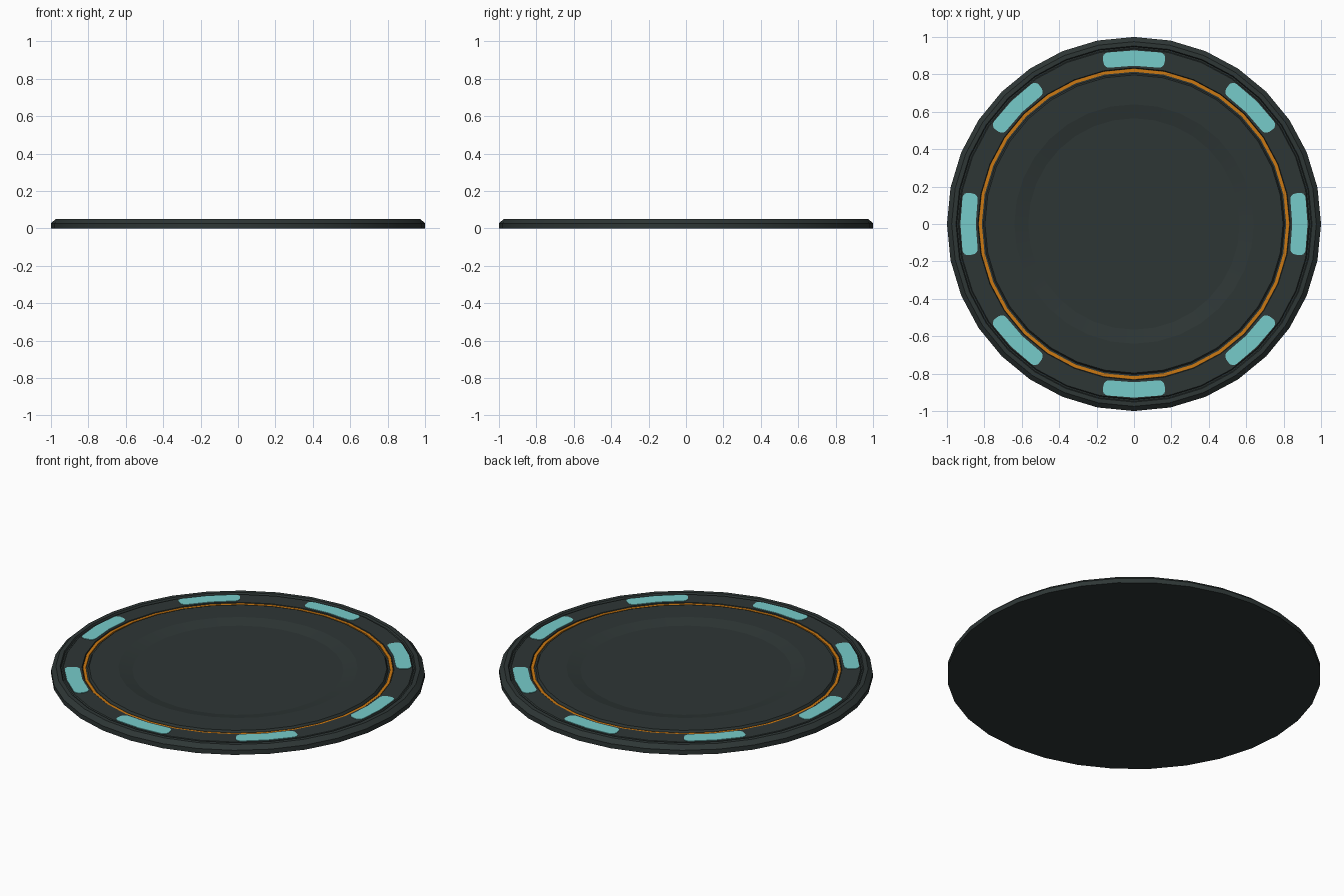
import bpy, bmesh
from math import sin, cos, pi, radians

cube = bpy.data.objects.get("Cube")
if cube:
    bpy.data.objects.remove(cube, do_unlink=True)

SIDES = 32


def material(name, rgb):
    mat = bpy.data.materials.new(name)
    mat.use_nodes = True
    mat.diffuse_color = (*rgb, 1)
    mat.node_tree.nodes["Principled BSDF"].inputs["Base Color"].default_value = (*rgb, 1)
    return mat


charcoal = material("charcoal", (0.027, 0.037, 0.036))
orange = material("orange", (0.60, 0.19, 0.006))
aqua = material("aqua", (0.18, 0.60, 0.59))


def finish(name, bm, mat, angle):
    bmesh.ops.recalc_face_normals(bm, faces=bm.faces)
    mesh = bpy.data.meshes.new(name)
    bm.to_mesh(mesh)
    bm.free()
    mesh.materials.append(mat)
    obj = bpy.data.objects.new(name, mesh)
    bpy.context.collection.objects.link(obj)
    bpy.ops.object.select_all(action='DESELECT')
    obj.select_set(True)
    bpy.context.view_layer.objects.active = obj
    bpy.ops.object.shade_smooth_by_angle(angle=radians(angle))
    return obj


def revolve(name, profile, mat, closed=False):
    """Turn a (radius, height) profile about z; an open profile gets end caps."""
    bm = bmesh.new()
    rings = [[bm.verts.new((r * sin(2 * pi * i / SIDES), r * cos(2 * pi * i / SIDES), z))
              for i in range(SIDES)] for r, z in profile]
    pairs = list(zip(rings, rings[1:]))
    if closed:
        pairs.append((rings[-1], rings[0]))
    else:
        bm.faces.new(rings[0])
        bm.faces.new(rings[-1])
    for a, b in pairs:
        for i in range(SIDES):
            j = (i + 1) % SIDES
            bm.faces.new((a[i], a[j], b[j], b[i]))
    return finish(name, bm, mat, 11.8)


# Disc: bevelled lip, outer groove, flat rim, inner groove, raised centre, shallow dish
revolve("disc_body", [
    (1.0, 0), (1.0, 0.027), (0.975, 0.05), (0.952, 0.05), (0.947, 0.04),
    (0.94, 0.04), (0.935, 0.046), (0.835, 0.046), (0.832, 0.036),
    (0.805, 0.036), (0.797, 0.05), (0.64, 0.05), (0.565, 0.034)], charcoal)

# Glowing accent ring seated in the inner groove
revolve("accent_ring", [(0.831, 0.035), (0.831, 0.043), (0.814, 0.043), (0.814, 0.035)],
        orange, closed=True)


# Rounded curved lamps spaced around the rim
def lamp(name, centre, radius=0.887, half_width=0.041, half_angle=0.187, corner=0.03):
    bm = bmesh.new()
    outline = []
    for sx, sr in ((1, 1), (1, -1), (-1, -1), (-1, 1)):
        steps = [pi / 2 * k / 4 for k in range(5)]
        if sx * sr > 0:
            steps.reverse()
        for t in steps:
            a = sx * (half_angle - corner / radius * (1 - cos(t)))
            r = radius + sr * (half_width - corner * (1 - sin(t)))
            outline.append((a, r))
        if sr == -sx:
            # straight facets meet at the middle of each long edge
            outline.append((0, radius + sr * half_width))
    verts = [bm.verts.new((r * sin(a + centre), r * cos(a + centre), 0.044)) for a, r in outline]
    face = bm.faces.new(verts)
    top = bmesh.ops.extrude_face_region(bm, geom=[face])["geom"]
    bmesh.ops.translate(bm, vec=(0, 0, 0.005),
                        verts=[v for v in top if isinstance(v, bmesh.types.BMVert)])
    finish(name, bm, aqua, 30)


for n in range(8):
    lamp(f"rim_lamp_{n + 1}", n * pi / 4)
